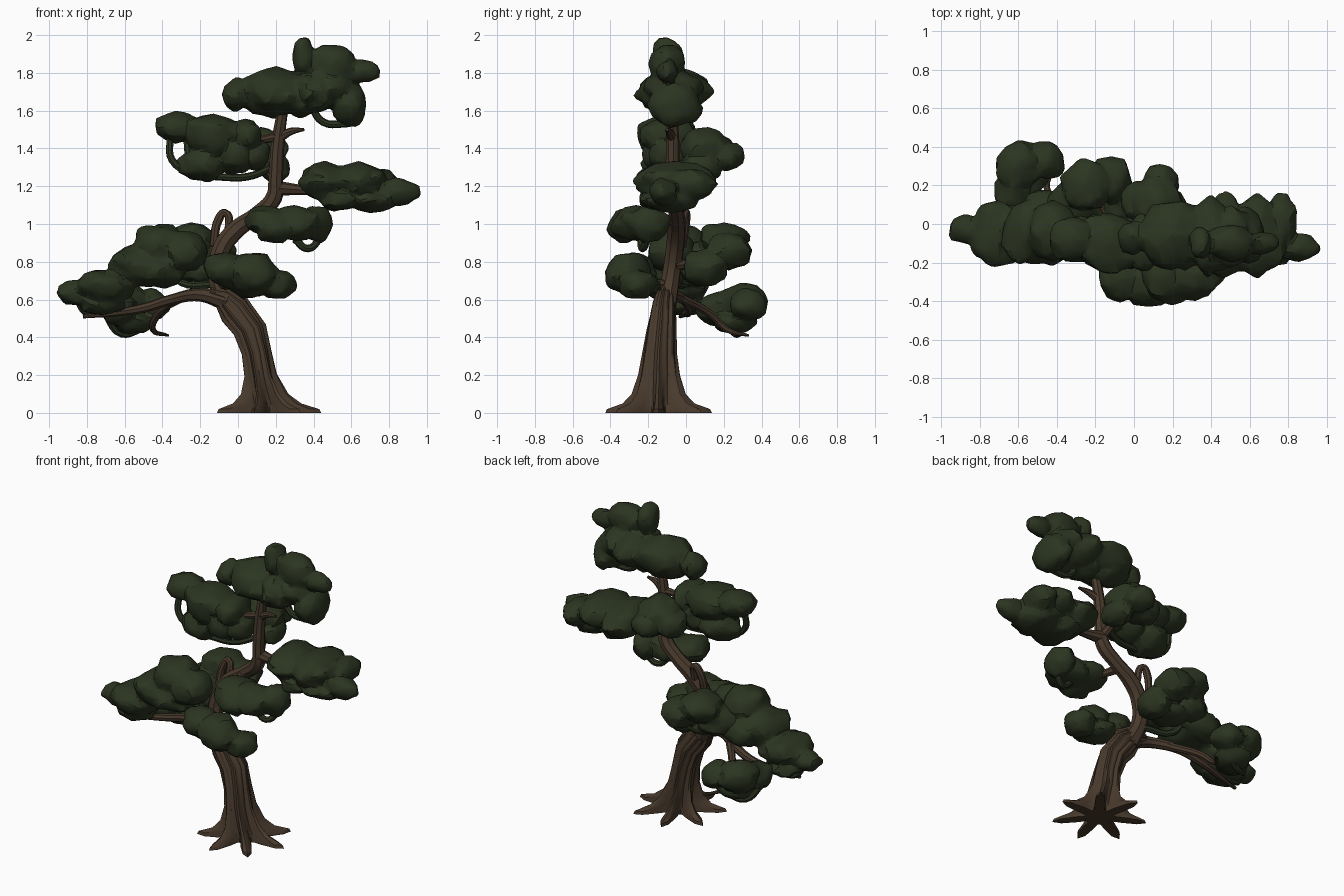
import bpy, bmesh, math, random
from mathutils import Vector, Matrix

random.seed(11)


def material(name, rgb):
    m = bpy.data.materials.new(name)
    m.diffuse_color = (*rgb, 1)
    return m


LEAF = material("dark_leaf_green", (0.024, 0.034, 0.0145))
BARK = material("bark_brown", (0.064, 0.041, 0.025))


def activate(ob):
    bpy.ops.object.select_all(action='DESELECT')
    ob.select_set(True)
    bpy.context.view_layer.objects.active = ob


def finish(ob, angle):
    """Apply curve or modifiers, then shade with kept creases."""
    activate(ob)
    bpy.ops.object.convert(target='MESH')
    bpy.ops.object.shade_smooth_by_angle(angle=math.radians(angle))


def add_mesh(name, bm, mat):
    me = bpy.data.meshes.new(name)
    bm.to_mesh(me)
    bm.free()
    me.materials.append(mat)
    ob = bpy.data.objects.new(name, me)
    bpy.context.collection.objects.link(ob)
    return ob


def branch(name, points, mat=BARK):
    """Tapered round limb through (x, y, z, radius) points."""
    cu = bpy.data.curves.new(name, 'CURVE')
    cu.dimensions = '3D'
    cu.bevel_depth = 1
    cu.bevel_resolution = 2
    cu.resolution_u = 5
    cu.use_fill_caps = True
    sp = cu.splines.new('BEZIER')
    sp.bezier_points.add(len(points) - 1)
    for bp, (x, y, z, r) in zip(sp.bezier_points, points):
        bp.co = (x, y, z)
        bp.radius = r
        bp.handle_left_type = bp.handle_right_type = 'AUTO'
    cu.materials.append(mat)
    ob = bpy.data.objects.new(name, cu)
    bpy.context.collection.objects.link(ob)
    finish(ob, 40)


def foliage(name, blobs):
    """Lumpy leaf pad: chiselled ellipsoids (centre, radii) with bumps, fused."""
    bm = bmesh.new()

    def ball(c, r):
        vs = bmesh.ops.create_icosphere(bm, subdivisions=2, radius=1)['verts']
        for v in vs:
            v.co = Vector(c) + v.co * random.uniform(0.88, 1.1) * r
    for x, y, z, rx, ry, rz in blobs:
        c, r = Vector((x, y, z)), Vector((rx, ry, rz))
        ball(c, r * 0.96)
        for _ in range(5):
            d = Vector((random.gauss(0, 1), random.gauss(0, 1), random.gauss(0, 1))).normalized()
            s = random.uniform(0.4, 0.55)
            ball(c + d * r * (1.06 - s), r * s)
    ob = add_mesh(name, bm, LEAF)
    rm = ob.modifiers.new("fuse", 'REMESH')
    rm.mode = 'VOXEL'
    rm.voxel_size = 0.012
    sm = ob.modifiers.new("soften", 'SMOOTH')
    sm.iterations = 2
    de = ob.modifiers.new("facet", 'DECIMATE')
    de.ratio = 0.1
    finish(ob, 28)


# Trunk: fluted loft with star-shaped root flare (centre, x radius, y radius, root reach)
rings = [((0.15, -0.145, 0.0), 0.085, 0.085, 0.205), ((0.15, -0.145, 0.02), 0.085, 0.085, 0.195),
         ((0.145, -0.145, 0.05), 0.08, 0.085, 0.11), ((0.135, -0.145, 0.10), 0.075, 0.09, 0.055),
         ((0.115, -0.143, 0.20), 0.066, 0.09, 0.022), ((0.095, -0.14, 0.32), 0.068, 0.08, 0.012),
         ((0.06, -0.13, 0.44), 0.08, 0.07, 0.01), ((-0.02, -0.12, 0.545), 0.085, 0.06, 0.006),
         ((-0.08, -0.11, 0.61), 0.06, 0.05, 0.004), ((-0.15, -0.10, 0.635), 0.035, 0.04, 0)]
tilt = [0, 0, 0, 0, 5, 8, 18, 44, 58, 70]
N, ROOTS = 56, 7
bm = bmesh.new()
loops = []
for (c, rx, ry, reach), t in zip(rings, tilt):
    rot = Matrix.Rotation(-math.radians(t), 3, 'Y')
    loop = []
    for i in range(N):
        a = 2 * math.pi * i / N
        star = abs(math.cos(a * ROOTS / 2)) ** 3.5
        groove = 0.004 * math.cos(14 * a + 1) if c[2] > 0.08 else 0
        k = reach * star + groove
        p = Vector(((rx + k) * math.cos(a), (ry + k) * math.sin(a), 0))
        loop.append(bm.verts.new(Vector(c) + rot @ p))
    loops.append(loop)
for lo, hi in zip(loops, loops[1:]):
    for i in range(N):
        j = (i + 1) % N
        bm.faces.new((lo[i], lo[j], hi[j], hi[i]))
bm.faces.new(loops[0][::-1])
bm.faces.new(loops[-1])
finish(add_mesh("trunk_with_roots", bm, BARK), 35)

# Main limbs
branch("leader", [(-0.05, -0.11, 0.56, 0.06), (-0.11, -0.08, 0.72, 0.05), (-0.09, -0.06, 0.86, 0.05),
                  (-0.02, -0.05, 0.96, 0.05), (0.1, -0.05, 1.05, 0.043), (0.19, -0.06, 1.14, 0.045),
                  (0.2, -0.07, 1.25, 0.038), (0.21, -0.07, 1.42, 0.036), (0.25, -0.08, 1.68, 0.025)])
branch("low_left_branch", [(-0.05, -0.12, 0.59, 0.055), (-0.2, -0.09, 0.625, 0.035), (-0.35, -0.01, 0.6, 0.028),
                           (-0.5, 0.02, 0.555, 0.025), (-0.65, 0.0, 0.53, 0.02), (-0.82, -0.03, 0.51, 0.01)])
# Side limbs
branch("back_left_branch", [(-0.3, -0.03, 0.61, 0.025), (-0.42, 0.12, 0.53, 0.022), (-0.45, 0.22, 0.44, 0.016),
                            (-0.37, 0.33, 0.41, 0.007)])
branch("right_branch", [(0.2, -0.06, 1.19, 0.04), (0.34, -0.07, 1.18, 0.026), (0.65, -0.06, 1.16, 0.015)])
branch("front_right_branch", [(0.06, -0.05, 1.03, 0.03), (0.14, -0.16, 1.0, 0.022), (0.3, -0.25, 0.97, 0.012)])
branch("front_low_branch", [(-0.1, -0.09, 0.68, 0.03), (-0.03, -0.2, 0.68, 0.022), (0.1, -0.28, 0.7, 0.012)])
branch("back_low_branch", [(-0.09, -0.06, 0.78, 0.03), (-0.15, 0.07, 0.8, 0.022), (-0.24, 0.2, 0.85, 0.012)])
branch("back_upper_branch", [(0.2, -0.06, 1.2, 0.03), (0.17, 0.03, 1.28, 0.022), (0.13, 0.15, 1.36, 0.012)])
branch("upper_left_branch", [(0.2, -0.07, 1.46, 0.025), (0.1, -0.1, 1.44, 0.018), (-0.1, -0.12, 1.4, 0.012)])
branch("upper_right_stub", [(0.21, -0.07, 1.45, 0.028), (0.28, -0.09, 1.49, 0.02), (0.35, -0.1, 1.5, 0.008)])
branch("hooked_stub", [(-0.13, -0.02, 0.88, 0.022), (-0.1, 0.0, 1.03, 0.024), (-0.07, 0.0, 1.06, 0.02),
                       (-0.045, -0.03, 0.96, 0.025)])

# Leaf pads, top to bottom
foliage("crown_foliage", [
    (0.345, -0.1, 1.885, 0.062, 0.09, 0.115), (0.5, -0.1, 1.85, 0.13, 0.1, 0.115),
    (0.66, -0.1, 1.81, 0.105, 0.06, 0.065), (0.2, -0.06, 1.7, 0.19, 0.2, 0.135),
    (-0.01, -0.07, 1.685, 0.085, 0.09, 0.09), (0.4, -0.06, 1.7, 0.13, 0.21, 0.12),
    (0.59, -0.06, 1.63, 0.095, 0.15, 0.125), (0.5, -0.07, 1.72, 0.12, 0.17, 0.1),
    (0.33, -0.08, 1.62, 0.08, 0.13, 0.06)])
foliage("upper_left_foliage", [
    (-0.33, -0.08, 1.51, 0.12, 0.12, 0.09), (-0.13, -0.1, 1.47, 0.17, 0.18, 0.115),
    (0.04, -0.1, 1.47, 0.09, 0.17, 0.09), (-0.18, -0.1, 1.32, 0.14, 0.14, 0.1),
    (-0.02, -0.1, 1.37, 0.11, 0.14, 0.11), (0.1, -0.09, 1.37, 0.08, 0.12, 0.09)])
foliage("upper_back_foliage", [
    (0.12, 0.1, 1.4, 0.15, 0.15, 0.11), (0.14, 0.22, 1.36, 0.1, 0.1, 0.08),
    (0.2, 0.08, 1.3, 0.09, 0.12, 0.08), (0.02, 0.12, 1.36, 0.1, 0.12, 0.09)])
foliage("right_foliage", [
    (0.46, -0.06, 1.22, 0.15, 0.22, 0.11), (0.64, -0.06, 1.23, 0.16, 0.22, 0.105),
    (0.7, -0.08, 1.13, 0.15, 0.16, 0.075), (0.85, -0.12, 1.17, 0.12, 0.08, 0.075),
    (0.54, -0.1, 1.13, 0.12, 0.17, 0.065), (0.76, 0.02, 1.21, 0.09, 0.14, 0.09)])
foliage("front_right_foliage", [
    (0.17, -0.26, 1.02, 0.14, 0.15, 0.08), (0.3, -0.26, 1.0, 0.15, 0.14, 0.1),
    (0.42, -0.2, 1.0, 0.09, 0.12, 0.1), (0.2, -0.32, 0.97, 0.11, 0.1, 0.075)])
foliage("front_low_foliage", [
    (-0.07, -0.28, 0.76, 0.12, 0.13, 0.1), (0.08, -0.31, 0.745, 0.14, 0.13, 0.115),
    (0.21, -0.26, 0.68, 0.1, 0.11, 0.085), (0.07, -0.25, 0.67, 0.11, 0.12, 0.065)])
foliage("back_low_foliage", [
    (-0.25, 0.2, 0.92, 0.14, 0.14, 0.1), (-0.12, 0.23, 0.86, 0.12, 0.13, 0.1),
    (-0.32, 0.1, 0.82, 0.14, 0.15, 0.1), (-0.07, 0.1, 0.77, 0.1, 0.12, 0.11),
    (-0.2, 0.08, 0.75, 0.12, 0.12, 0.07)])
foliage("left_foliage", [
    (-0.86, -0.03, 0.635, 0.11, 0.08, 0.07), (-0.7, -0.05, 0.67, 0.16, 0.18, 0.1),
    (-0.53, -0.05, 0.78, 0.17, 0.18, 0.12), (-0.42, -0.04, 0.89, 0.15, 0.16, 0.115),
    (-0.28, -0.08, 0.85, 0.13, 0.14, 0.11), (-0.72, -0.02, 0.575, 0.13, 0.14, 0.065),
    (-0.42, -0.06, 0.75, 0.16, 0.16, 0.09), (-0.45, 0.08, 0.76, 0.14, 0.1, 0.1)])
foliage("back_left_foliage", [
    (-0.6, 0.3, 0.59, 0.13, 0.14, 0.1), (-0.45, 0.33, 0.57, 0.1, 0.11, 0.09),
    (-0.63, 0.17, 0.55, 0.1, 0.13, 0.09), (-0.55, 0.26, 0.475, 0.12, 0.13, 0.06)])

# Looping green twigs under the pads
twigs = [((0.3, -0.24, 0.92), (0.37, -0.23, 0.87), (0.44, -0.2, 0.93)),
         ((0.38, -0.08, 1.64), (0.45, -0.08, 1.54), (0.58, -0.08, 1.53)),
         ((-0.36, -0.1, 1.46), (-0.35, -0.12, 1.34), (-0.22, -0.12, 1.25)),
         ((-0.27, -0.1, 1.46), (-0.26, -0.13, 1.36), (-0.22, -0.13, 1.28)),
         ((-0.12, -0.12, 1.25), (0.05, -0.1, 1.25), (0.18, -0.04, 1.3)),
         ((-0.7, 0.2, 0.52), (-0.62, 0.26, 0.42), (-0.5, 0.3, 0.45)),
         ((-0.85, -0.03, 0.6), (-0.8, 0.0, 0.53), (-0.68, 0.02, 0.55)),
         ((-0.35, 0.05, 0.76), (-0.3, 0.0, 0.69), (-0.12, -0.05, 0.68))]
for i, pts in enumerate(twigs):
    branch(f"leaf_twig_{i + 1}", [(*p, 0.02) for p in pts], LEAF)
